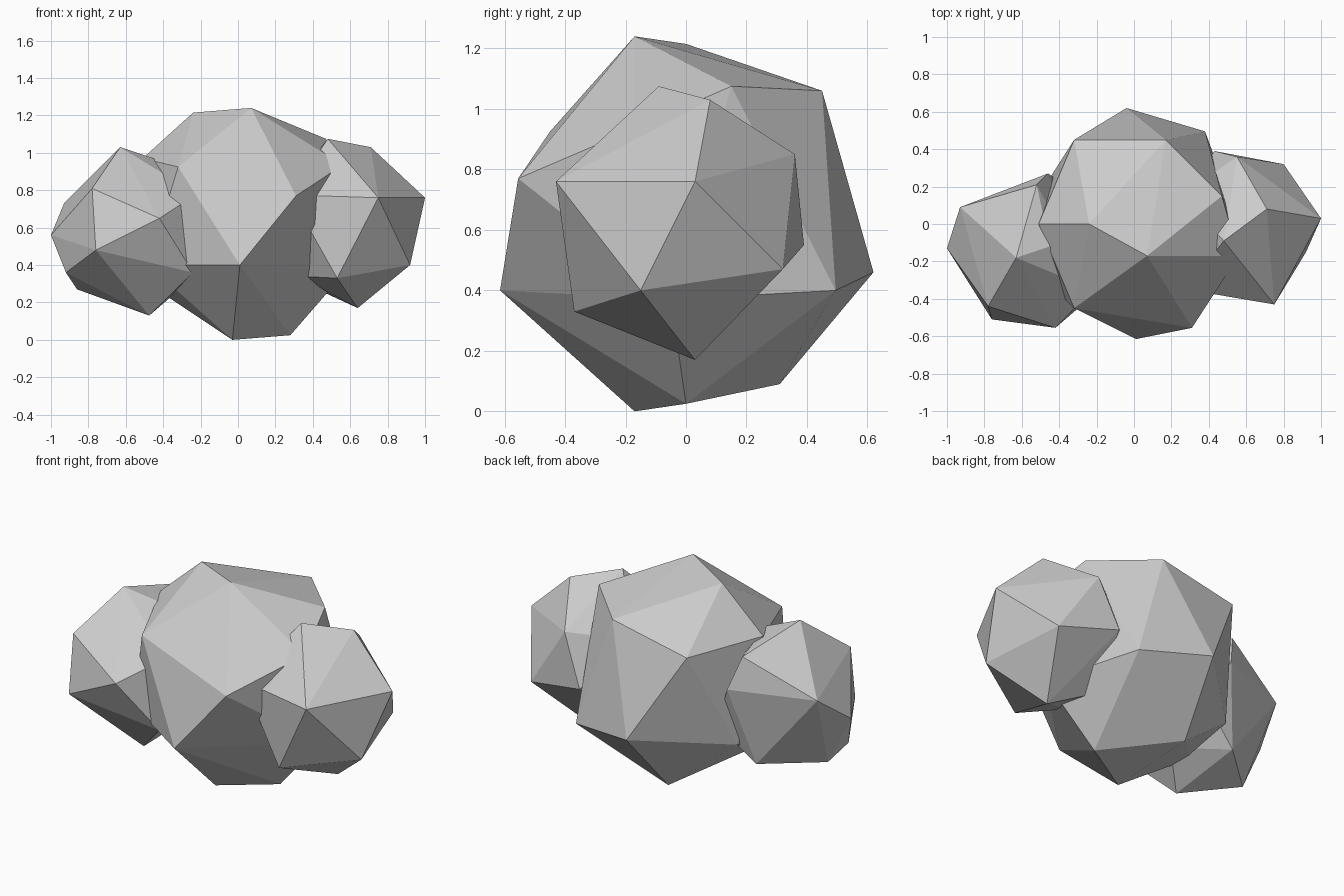
import bpy, bmesh


def faceted_lump(name, points):
    """Flat-faced convex lump wrapped around a few corner points."""
    bm = bmesh.new()
    for p in points:
        bm.verts.new(p)
    hull = bmesh.ops.convex_hull(bm, input=bm.verts[:])
    loose = {g for g in hull["geom_interior"] + hull["geom_unused"]
             if isinstance(g, bmesh.types.BMVert)}
    bmesh.ops.delete(bm, geom=list(loose), context='VERTS')
    bmesh.ops.recalc_face_normals(bm, faces=bm.faces[:])
    mesh = bpy.data.meshes.new(name)
    bm.to_mesh(mesh)
    bm.free()
    obj = bpy.data.objects.new(name, mesh)
    bpy.context.collection.objects.link(obj)
    return obj


# Large middle lump: upper, middle and lower corners
faceted_lump("middle_lump", [
    (-.24, 0, 1.215), (.07, -.17, 1.24), (.17, .45, 1.06), (.47, .15, 1.075),
    (-.32, .45, .96), (-.51, 0, .97), (-.32, -.45, .925), (.56, -.17, .935),
    (.31, -.555, .77), (.01, -.615, .40), (-.04, .62, .46), (.38, .495, .40),
    (-.48, -.29, .40), (-.48, .20, .39), (.58, -.05, .37), (-.48, -.10, .30),
    (-.10, .31, .09), (.28, 0, .025), (-.03, -.17, 0)])

# Right lump; the last row of corners is buried in the middle lump
faceted_lump("right_lump", [
    (.48, -.09, 1.075), (.71, .08, 1.03), (.55, .36, .85), (1, .03, .76),
    (.75, -.43, .76), (.43, .39, .55), (.80, .32, .47), (.92, -.15, .40),
    (.53, -.37, .33), (.64, .03, .17),
    (.28, -.35, .775), (.33, -.17, .34), (.38, .12, .29), (.25, .15, .80)])

# Left lump; the last row of corners is buried in the middle lump
faceted_lump("left_lump", [
    (-.63, -.18, 1.03), (-.45, -.12, .97), (-.52, .21, .93), (-.78, -.44, .81),
    (-.46, .27, .74), (-.93, .09, .73), (-.42, -.555, .65), (-1, -.13, .56),
    (-.76, -.51, .48), (-.57, .15, .28), (-.92, -.22, .36), (-.86, -.11, .27),
    (-.475, -.21, .13),
    (-.22, -.35, .78), (-.24, -.40, .36), (-.30, -.05, .28), (-.35, .20, .47)])
